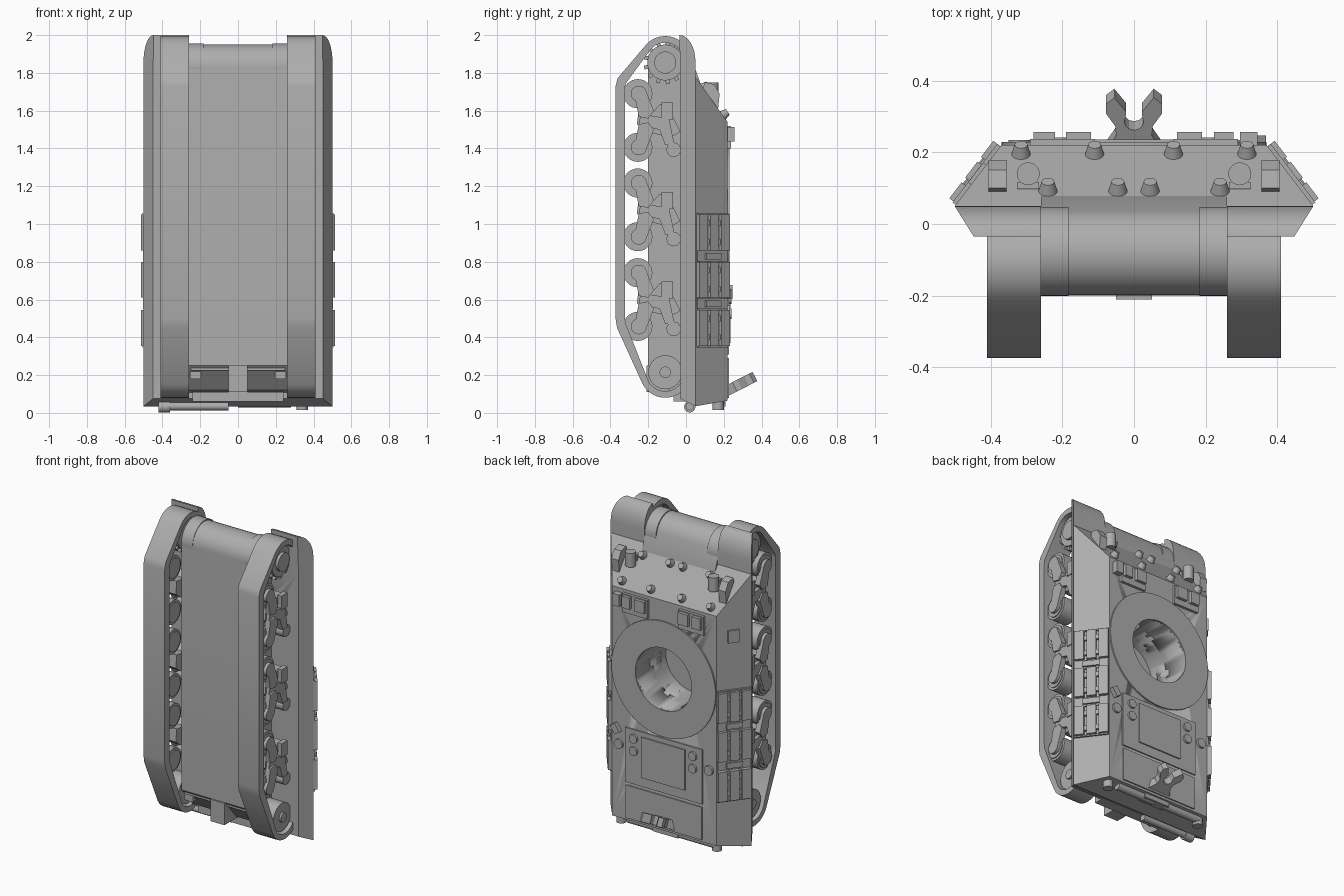
import bpy, bmesh
from math import sin, cos, pi, radians, atan2
from mathutils import Matrix, Vector, Euler

if "Cube" in bpy.data.objects:
    bpy.data.objects.remove(bpy.data.objects["Cube"])

grey = bpy.data.materials.new("plain_grey")
grey.use_nodes = True
grey.diffuse_color = (0.42, 0.42, 0.42, 1)
grey.node_tree.nodes["Principled BSDF"].inputs["Base Color"].default_value = grey.diffuse_color


def finish(name, bm):
    bmesh.ops.recalc_face_normals(bm, faces=bm.faces)
    me = bpy.data.meshes.new(name)
    bm.to_mesh(me)
    bm.free()
    me.materials.append(grey)
    ob = bpy.data.objects.new(name, me)
    bpy.context.collection.objects.link(ob)
    bpy.ops.object.select_all(action='DESELECT')
    ob.select_set(True)
    bpy.context.view_layer.objects.active = ob
    bpy.ops.object.shade_smooth_by_angle(angle=radians(28))
    return ob


def box(name, centre, size, rot=(0, 0, 0)):
    bm = bmesh.new()
    m = Matrix.Translation(centre) @ Euler(rot).to_matrix().to_4x4() @ Matrix.Diagonal((*size, 1))
    bmesh.ops.create_cube(bm, size=1, matrix=m)
    return finish(name, bm)


def cyl(name, centre, r, depth, axis, r2=None, seg=32):
    bm = bmesh.new()
    q = Vector(axis).to_track_quat('Z', 'Y').to_matrix().to_4x4()
    bmesh.ops.create_cone(bm, cap_ends=True, segments=seg, radius1=r, radius2=r if r2 is None else r2,
                          depth=depth, matrix=Matrix.Translation(centre) @ q)
    return finish(name, bm)


def loft(name, loops, caps=True, closed=False):
    # skin between loops of equal length
    bm = bmesh.new()
    rows = [[bm.verts.new(p) for p in l] for l in loops]
    pairs = list(zip(rows, rows[1:])) + ([(rows[-1], rows[0])] if closed else [])
    for a, b in pairs:
        for i in range(len(a)):
            j = (i + 1) % len(a)
            bm.faces.new((a[i], a[j], b[j], b[i]))
    if caps:
        bm.faces.new(rows[0])
        bm.faces.new(rows[-1])
    return finish(name, bm)


def prism(name, yz, x0, x1):
    return loft(name, [[(x, y, z) for y, z in yz] for x in (x0, x1)])


def arc(cy, cz, r, a0, a1, n):
    return [(cy + r * cos(radians(a0 + (a1 - a0) * i / n)),
             cz + r * sin(radians(a0 + (a1 - a0) * i / n))) for i in range(n + 1)]


def rect(x, y, z0, z1):
    return [(-x, y, z0), (x, y, z0), (x, y, z1), (-x, y, z1)]


X = (1, 0, 0)
Y = (0, 1, 0)
RING_Z = 1.04

# Hull: round-nosed lower tub, sponson layer and sloped upper body
nose = arc(-0.08, 1.83, 0.12, 10, 180, 16)
tub = prism("lower_hull", [(-0.2, 0.25), (-0.09, 0.12), (0.0, 0.1), (0.08, 0.2), (0.08, 1.735)] + nose, -0.26, 0.26)
sponson = loft("sponsons", [rect(0.45, -0.03, 0.075, 1.78), rect(0.5, 0.05, 0.035, 1.78)])
upper = loft("upper_hull", [rect(0.5, 0.05, 0.035, 1.78), rect(0.37, 0.22, 0.065, 1.54)])

# Turret well cut through the hull
well = cyl("well_cutter", (0, 0.11, RING_Z), 0.2, 0.38, Y, seg=48)
for ob in (tub, sponson, upper):
    mod = ob.modifiers.new("well", 'BOOLEAN')
    mod.operation, mod.object, mod.solver = 'DIFFERENCE', well, 'EXACT'
    bpy.context.view_layer.objects.active = ob
    bpy.ops.object.modifier_apply(modifier="well")
bpy.data.objects.remove(well)


def circle(r, y):
    return [(r * cos(2 * pi * i / 64), y, RING_Z + r * sin(2 * pi * i / 64)) for i in range(64)]


loft("turret_ring", [circle(0.2, 0.21), circle(0.37, 0.21), circle(0.37, 0.229), circle(0.2, 0.229)],
     caps=False, closed=True)

# Track outline and its inner face
outer = arc(-0.11, 1.86, 0.135, 0, 140, 14) + [(-0.362, 1.772), (-0.373, 1.73), (-0.373, 0.50), (-0.365, 0.45)] \
    + arc(-0.11, 0.215, 0.135, 207, 360, 14)
inner = arc(-0.11, 1.86, 0.1, 0, 140, 14) + [(-0.318, 1.745), (-0.324, 1.72), (-0.324, 0.51), (-0.32, 0.475)] \
    + arc(-0.11, 0.215, 0.1, 207, 360, 14)
fender = [(-0.03, 1.78)] + [(-0.035 + 0.085 * sin(t * pi / 16), 1.86 + 0.14 * cos(t * pi / 16)) for t in range(9)] \
    + [(0.05, 1.78)]
slope = atan2(0.13, 0.17)
glacis_n = Vector((0, 0.24, 0.17)).normalized()


def glacis(x, y):
    return Vector((x, y, 1.78 - (y - 0.05) * 0.24 / 0.17))


for s, side in ((1, "left"), (-1, "right")):
    loft(side + "_track", [[(s * x, y, z) for y, z in l] for x, l in
                           ((0.26, outer), (0.41, outer), (0.41, inner), (0.26, inner))], caps=False, closed=True)
    loft(side + "_fender", [[(s * 0.26, y, z) for y, z in fender],
                            [(s * (0.45 + 0.625 * (y + 0.03)), y, z) for y, z in fender]])
    cyl(side + "_final_drive", (s * 0.222, -0.077, 1.832), 0.124, 0.08, X, seg=40)

    # Sprocket with teeth, and idler
    cyl(side + "_sprocket", (s * 0.335, -0.11, 1.855), 0.095, 0.1, X)
    cyl(side + "_sprocket_hub", (s * 0.345, -0.11, 1.855), 0.058, 0.115, X)
    for i in range(13):
        a = 2 * pi * i / 13
        box(side + "_sprocket_tooth", (s * 0.335, -0.11 + 0.1 * cos(a), 1.855 + 0.1 * sin(a)),
            (0.08, 0.03, 0.02), (a, 0, 0))
    cyl(side + "_idler", (s * 0.335, -0.11, 0.215), 0.09, 0.11, X)
    cyl(side + "_idler_hub", (s * 0.345, -0.11, 0.215), 0.03, 0.115, X)

    # Three bogies, each with two wheels on arms
    for zc in (1.548, 1.075, 0.6):
        prism(side + "_bogie_bracket", [(-0.25, zc + 0.06), (-0.17, zc + 0.05), (-0.14, zc + 0.085),
              (-0.07, zc + 0.085), (-0.07, zc + 0.02), (-0.03, zc - 0.06), (-0.08, zc - 0.09),
              (-0.21, zc - 0.06), (-0.26, zc - 0.02)], s * 0.26, s * 0.375)
        box(side + "_bogie_cap", (s * 0.385, -0.1, zc + 0.05), (0.03, 0.06, 0.09))
        prism(side + "_bogie_strut", [(-0.24, zc + 0.035), (-0.09, zc + 0.01), (-0.06, zc - 0.13),
              (-0.11, zc - 0.13), (-0.14, zc - 0.05), (-0.25, zc - 0.02)], s * 0.36, s * 0.395)
        cyl(side + "_return_roller", (s * 0.34, -0.065, zc - 0.155), 0.038, 0.1, X)
        for d in (1, -1):
            zw = zc + d * 0.142
            cyl(side + "_road_wheel", (s * 0.33, -0.255, zw), 0.077, 0.1, X)
            cyl(side + "_wheel_rim", (s * 0.33, -0.255, zw), 0.062, 0.112, X)
            cyl(side + "_wheel_hub", (s * 0.37, -0.25, zw), 0.042, 0.07, X)
            prism(side + "_wheel_arm", [(-0.27, zw - d * 0.02), (-0.21, zw + d * 0.01),
                  (-0.17, zc + d * 0.05), (-0.2, zc + d * 0.01), (-0.25, zc + d * 0.02)], s * 0.37, s * 0.405)

    # Stowed track links on the sloped side
    def on_side(t, z, lift):
        return (s * (0.5 - 0.13 * t + 0.79 * lift), 0.05 + 0.17 * t + 0.61 * lift, z)
    turn = (0, 0, slope if s > 0 else pi - slope)
    for z in (0.45, 0.705, 0.955):
        for t in (0.17, 0.51, 0.85):
            box(side + "_spare_link", on_side(t, z, 0.012), (0.026, 0.056, 0.19), turn)
        for d in (-0.05, 0.05):
            box(side + "_link_bar", on_side(0.51, z + d, 0.008), (0.016, 0.2, 0.03), turn)
    for z in (0.578, 0.83):
        box(side + "_link_clamp", on_side(0.5, z, 0.01), (0.02, 0.1, 0.035), turn)
        box(side + "_link_rail", on_side(0.5, z, 0.003), (0.01, 0.2, 0.058), turn)
    for z in (0.35, 1.055):
        box(side + "_link_stop", on_side(0.5, z, 0.005), (0.012, 0.205, 0.008), turn)

    # Studs, headlights and guards on the front slope
    for x, y in ((0.315, 0.195), (0.11, 0.195), (0.24, 0.092), (0.045, 0.092)):
        cyl(side + "_front_stud", glacis(s * x, y) + glacis_n * 0.015, 0.027, 0.034, glacis_n, 0.018, 16)
    cyl(side + "_headlight", (s * 0.295, 0.14, 1.705), 0.032, 0.09, (0, 0, 1), seg=20)
    box(side + "_headlight_foot", (s * 0.295, 0.107, 1.69), (0.06, 0.02, 0.07))
    prism(side + "_light_guard", [(0.09, 1.72), (0.1, 1.75), (0.15, 1.74), (0.178, 1.69), (0.17, 1.61)],
          s * 0.355, s * 0.405)

    # Rear fittings on each side
    box(side + "_tow_hook", (s * 0.225, -0.15, 0.2), (0.06, 0.06, 0.04))
    box(side + "_rear_flange", (s * 0.15, -0.1, 0.24), (0.2, 0.18, 0.03))
    cyl(side + "_tail_light", (s * 0.34, 0.17, 0.045), 0.03, 0.06, (0, 0, 1), seg=16)
    for z in (0.605, 0.525):
        cyl(side + "_filler_cap", (s * 0.21, 0.232, z), 0.028, 0.018, Y, seg=20)
    cyl(side + "_outer_cap", (s * 0.32, 0.225, 0.54), 0.03, 0.018, Y, seg=20)

    # Periscope mount base
    box(side + "_periscope_base", (s * 0.2, 0.226, 1.46), (0.18, 0.022, 0.12))

# Periscopes on the front roof
for x, w in ((-0.25, 0.06), (-0.155, 0.07), (0.155, 0.07), (0.25, 0.055), (0.32, 0.05)):
    box("periscope", (x, 0.238, 1.475), (w, 0.038, 0.075))
box("right_vision_port", (-0.437, 0.14, 1.4), (0.012, 0.07, 0.08), (0, 0, pi - slope))

# Engine deck
box("deck_panel", (0, 0.222, 0.485), (0.55, 0.012, 0.35))
box("deck_hatch", (0, 0.23, 0.5), (0.31, 0.012, 0.26))
box("rear_deck_panel", (0, 0.222, 0.185), (0.54, 0.012, 0.21))
box("deck_latch", (0.335, 0.232, 0.64), (0.04, 0.03, 0.06), (0, 0.6, 0))

# Rear plate: tow block, cross bar and exhausts
box("tow_block", (0, -0.14, 0.18), (0.1, 0.14, 0.14))
box("cross_bar", (0, -0.03, 0.085), (0.48, 0.07, 0.05))
cyl("right_exhaust", (-0.23, 0.02, 0.035), 0.022, 0.36, X, seg=16)
cyl("right_exhaust_tip", (-0.39, 0.02, 0.032), 0.03, 0.06, X, seg=16)
cyl("rear_tool", (0.14, 0.18, 0.052), 0.024, 0.28, X, seg=16)
cyl("rear_tool_right", (-0.2, 0.18, 0.052), 0.024, 0.28, X, seg=16)

# Forked gun rest: outline leaned back and given thickness
half = [(0.1, 0), (0.05, 0.08), (0.052, 0.11), (0.078, 0.15), (0.078, 0.18), (0.055, 0.2), (0.022, 0.155)]
notch = [(0.027 * sin(a * pi / 6), 0.125 - 0.027 * cos(a * pi / 6)) for a in range(4, -5, -1)]
outline = half + notch + [(-x, v) for x, v in reversed(half)]
lean = radians(27)
loft("gun_rest", [[(x, 0.19 + v * cos(lean) - w * sin(lean), 0.095 + v * sin(lean) + w * cos(lean))
                   for x, v in outline] for w in (-0.02, 0.035)])
box("gun_rest_foot", (0, 0.18, 0.07), (0.18, 0.06, 0.07))
